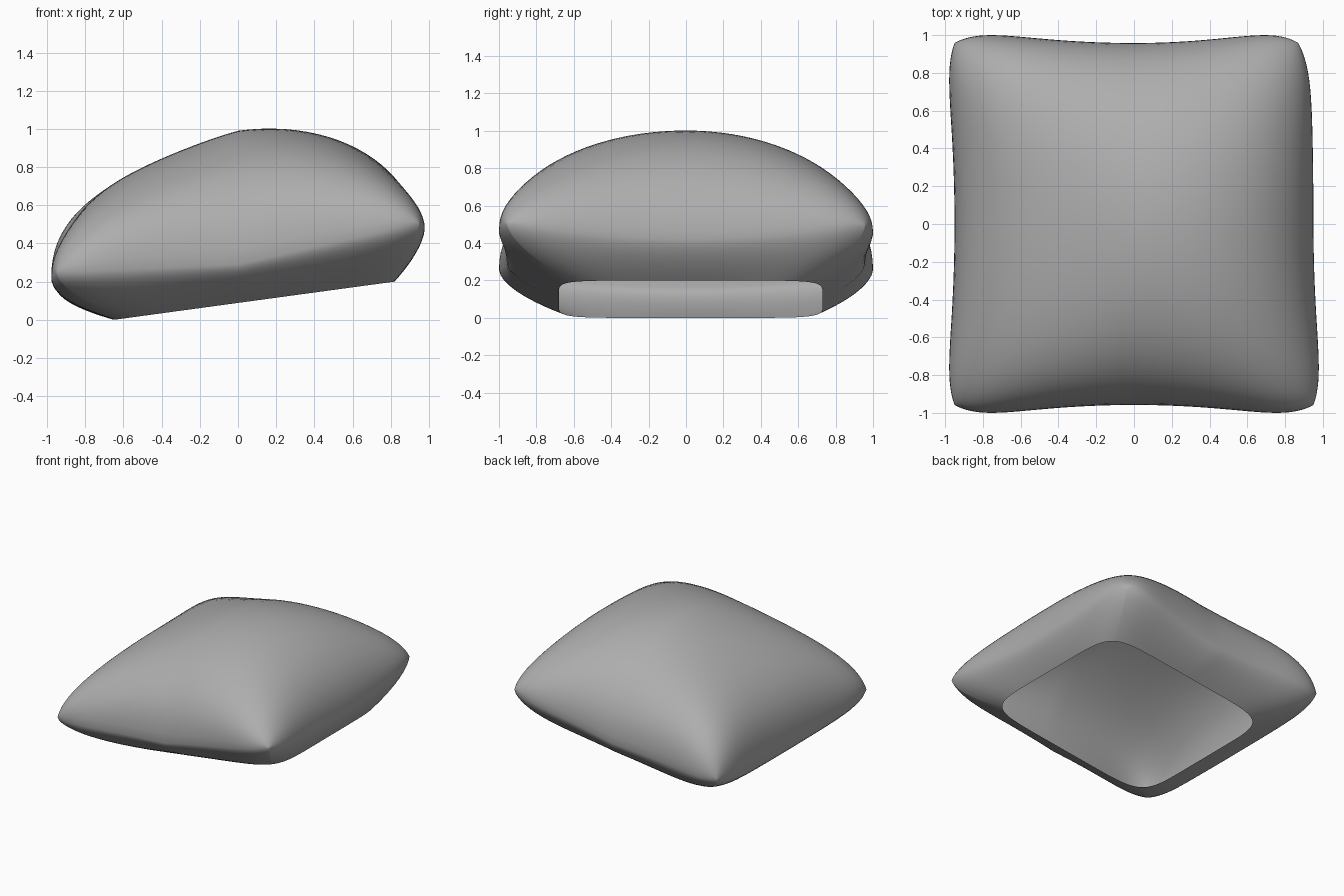
import bpy
import bmesh
import math

cube = bpy.data.objects.get("Cube")
if cube:
    bpy.data.objects.remove(cube, do_unlink=True)

N = 48        # grid steps across the cushion
RINGS = 12    # rings from the seam down to the opening
TILT = 0.136  # slope of the seam and the base along x


def flare(t):
    # pushes the sides out near the corners, rounding the corner itself
    return t * t * (1 - t ** 6)


def seam_point(u, v):
    x = u * (0.95 + 0.06 * flare(v)) - 0.08 * max(0, u) * max(0, v) ** 2
    y = v * (0.958 + 0.0885 * flare(u))
    z = 0.29 + TILT * x + 0.085 * abs(u) * v * v
    return x, y, z


def top_point(u, v):
    x, y, z = seam_point(u, v)
    qx = 0.41 if u < 0 else 0.52
    qy = 0.41 if v < 0 else 0.45
    puff = max(0, 1 - u * u) ** qx * max(0, 1 - v * v) ** qy
    if u < 0:
        # shallow dent on the low side, fuller towards the back corner
        puff *= 1 - 0.06 * math.sin(-math.pi * u) * (1 - v * v)
        puff *= 1 + 0.5 * (u * max(0, v)) ** 2
    return x, y, z + 0.7 * puff


def opening_point(u, v):
    # rounded rectangle lying on the sloping base
    s = (abs(u) ** 7 + abs(v) ** 7) ** (-1 / 7)
    x = 0.085 + 0.735 * u * s
    y = 0.025 + 0.705 * v * s
    return x, y, 0.088 + TILT * x


def under_point(u, v, t):
    a, b = seam_point(u, v), opening_point(u, v)
    w = t ** 1.45
    x = a[0] + (b[0] - a[0]) * w
    y = a[1] + (b[1] - a[1]) * w
    drop_a, drop_b = a[2] - TILT * a[0], b[2] - TILT * b[0]
    return x, y, TILT * x + drop_a + (drop_b - drop_a) * t ** 0.9


# Puffed top, with grid lines crowded towards the seam
bm = bmesh.new()
params = [math.sin(math.pi * (i / N - 0.5)) for i in range(N + 1)]
grid = [[bm.verts.new(top_point(u, v)) for v in params] for u in params]
for i in range(N):
    for j in range(N):
        bm.faces.new((grid[i][j], grid[i + 1][j], grid[i + 1][j + 1], grid[i][j + 1]))

# Underside, lofted from the seam to the open base
loop = [(i, 0) for i in range(N)] + [(N, j) for j in range(N)]
loop += [(N - i, N) for i in range(N)] + [(0, N - j) for j in range(N)]
upper = [grid[i][j] for i, j in loop]
for r in range(1, RINGS + 1):
    lower = [bm.verts.new(under_point(params[i], params[j], r / RINGS)) for i, j in loop]
    for k in range(len(loop)):
        n = (k + 1) % len(loop)
        bm.faces.new((lower[k], lower[n], upper[n], upper[k]))
    upper = lower

for face in bm.faces:
    face.smooth = True
mesh = bpy.data.meshes.new("cushion")
bm.to_mesh(mesh)
bm.free()
cushion = bpy.data.objects.new("cushion", mesh)
bpy.context.collection.objects.link(cushion)

# Fabric colour
grey = (0.42, 0.42, 0.42, 1)
fabric = bpy.data.materials.new("grey fabric")
fabric.use_nodes = True
fabric.diffuse_color = grey
fabric.node_tree.nodes["Principled BSDF"].inputs["Base Color"].default_value = grey
mesh.materials.append(fabric)
